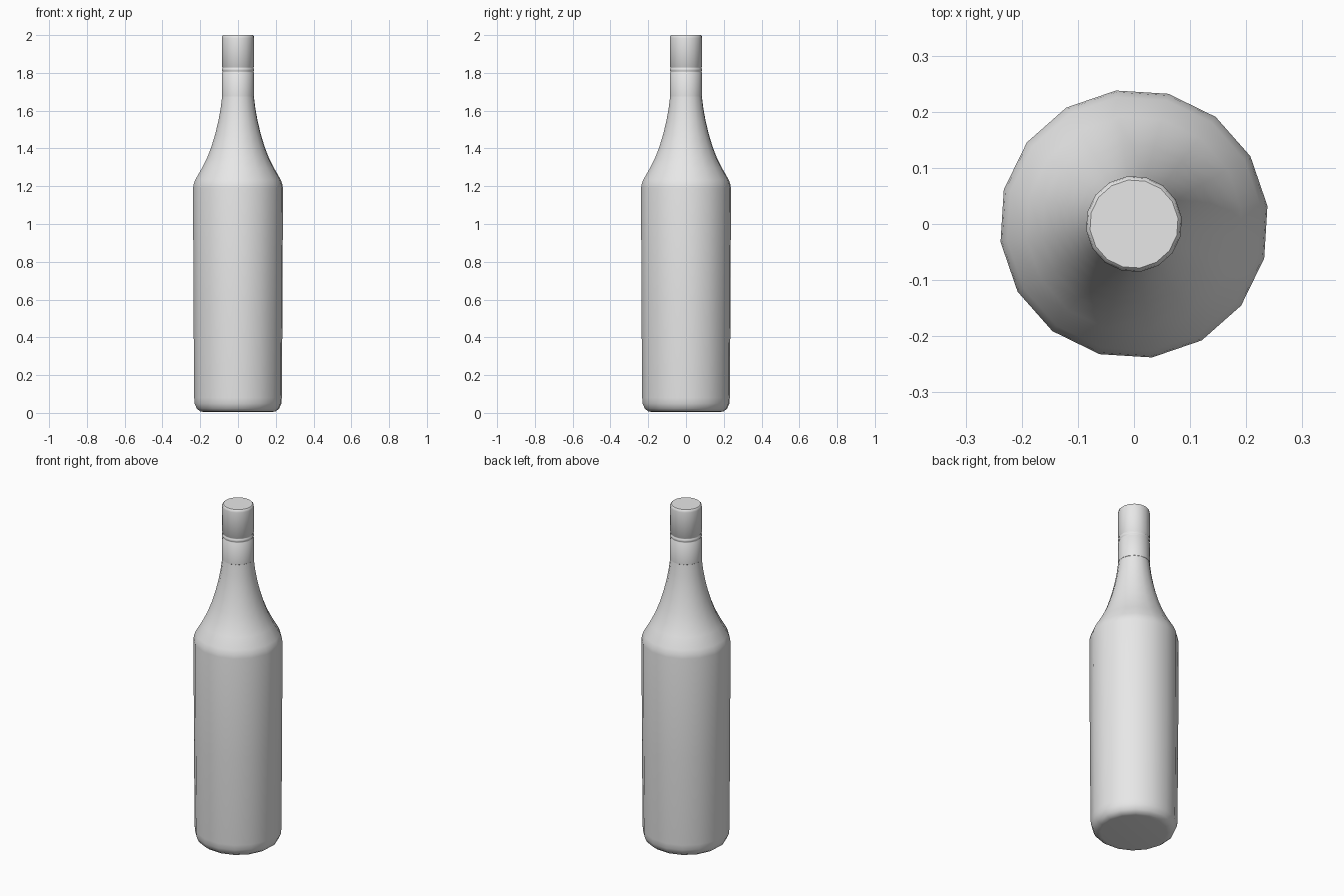
import bpy, bmesh
from math import cos, sin, radians, tau

cube = bpy.data.objects.get("Cube")
if cube:
    bpy.data.objects.remove(cube)

SIDES = 16
TURN = radians(7.7)

grey = bpy.data.materials.new("light grey")
grey.use_nodes = True
grey.diffuse_color = (0.8, 0.8, 0.8, 1)
grey.node_tree.nodes["Principled BSDF"].inputs["Base Color"].default_value = (0.8, 0.8, 0.8, 1)


def lathe(name, profile, close_bottom=False, close_top=False, sharp=50):
    """Turn a (radius, height) profile around the z axis."""
    bm = bmesh.new()
    rings = [[bm.verts.new((r * cos(TURN + tau * i / SIDES), r * sin(TURN + tau * i / SIDES), z))
              for i in range(SIDES)] for r, z in profile]
    for low, high in zip(rings, rings[1:]):
        for i in range(SIDES):
            j = (i + 1) % SIDES
            bm.faces.new((low[i], low[j], high[j], high[i]))
    if close_bottom:
        bm.faces.new(rings[0][::-1])
    if close_top:
        bm.faces.new(rings[-1])
    mesh = bpy.data.meshes.new(name)
    bm.to_mesh(mesh)
    bm.free()
    mesh.materials.append(grey)
    obj = bpy.data.objects.new(name, mesh)
    bpy.context.collection.objects.link(obj)
    bpy.ops.object.select_all(action='DESELECT')
    obj.select_set(True)
    bpy.context.view_layer.objects.active = obj
    bpy.ops.object.shade_smooth_by_angle(angle=radians(sharp))
    return obj


# Bottle: rounded base, straight body, sloping shoulder, concave neck
lathe("bottle", [
    (0.18, 0.005), (0.2, 0.007), (0.22, 0.022), (0.232, 0.05), (0.234, 0.08),
    (0.238, 0.6), (0.24, 1.19), (0.237, 1.21), (0.228, 1.235), (0.193, 1.295),
    (0.165, 1.35), (0.142, 1.41), (0.122, 1.475), (0.105, 1.545),
    (0.093, 1.61), (0.085, 1.675),
], close_bottom=True)

# Cap sleeve: lower lip, two shallow grooves, bevelled top
lathe("cap", [
    (0.083, 1.673), (0.086, 1.676), (0.086, 1.8), (0.083, 1.804), (0.083, 1.808),
    (0.086, 1.812), (0.086, 1.822), (0.083, 1.826), (0.083, 1.83), (0.086, 1.834),
    (0.086, 1.985), (0.084, 1.995), (0.079, 2.0),
], close_top=True, sharp=40)
